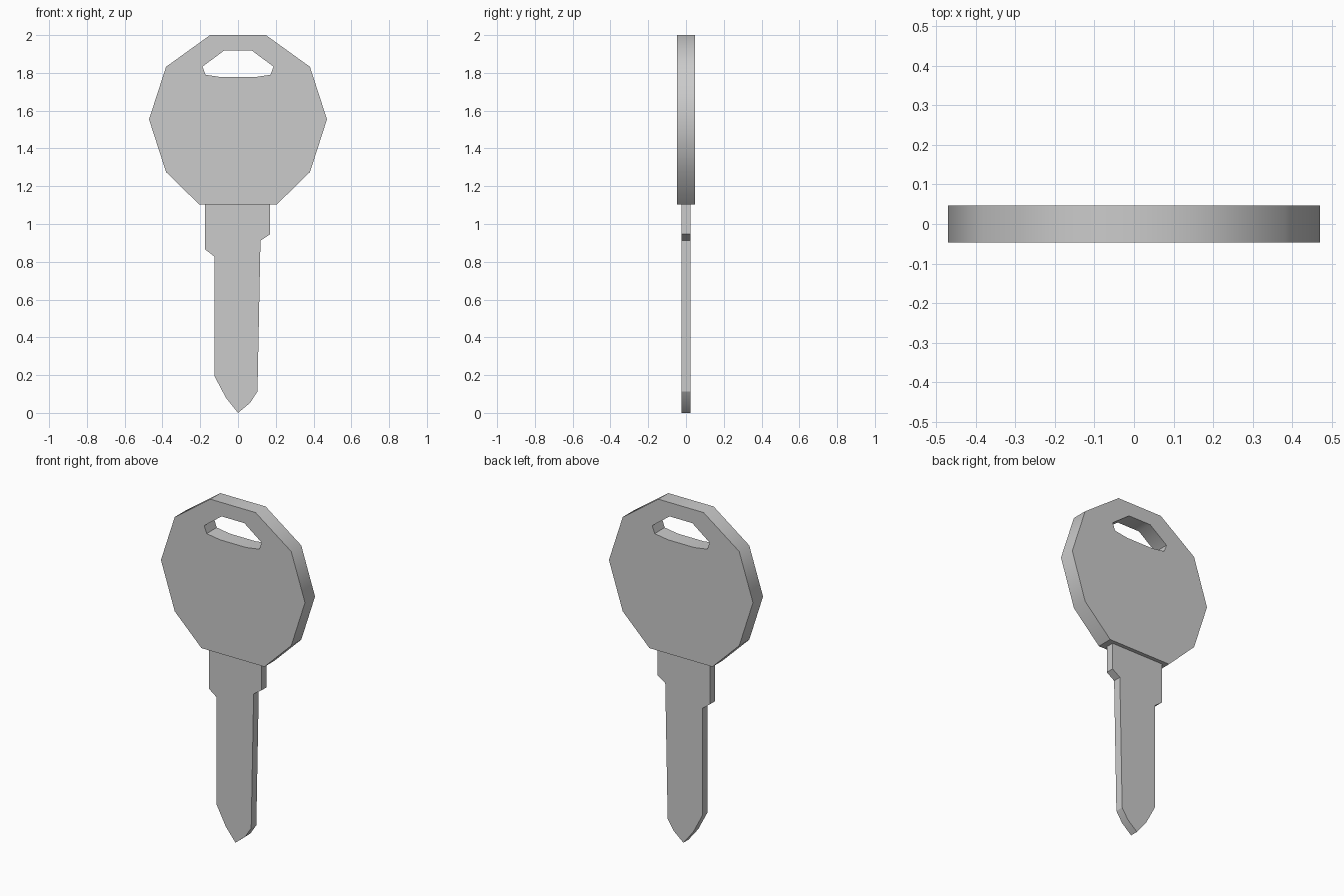
import bpy, bmesh
from math import radians

if "Cube" in bpy.data.objects:
    bpy.data.objects.remove(bpy.data.objects["Cube"])


def mirrored(right_half):
    """Close a right-side profile (top to bottom) with its mirror image."""
    return right_half + [(-x, z) for x, z in reversed(right_half)]


def plate(name, loops, thickness, smooth_angle=None):
    """Extrude an XZ outline, with optional holes, centred on y = 0."""
    bm = bmesh.new()
    edges = []
    for loop in loops:
        vs = [bm.verts.new((x, -thickness / 2, z)) for x, z in loop]
        edges += [bm.edges.new((a, b)) for a, b in zip(vs, vs[1:] + vs[:1])]
    bmesh.ops.triangle_fill(bm, edges=edges, use_beauty=True, normal=(0, -1, 0))
    ext = bmesh.ops.extrude_face_region(bm, geom=bm.faces[:], use_keep_orig=True)
    moved = [g for g in ext["geom"] if isinstance(g, bmesh.types.BMVert)]
    bmesh.ops.translate(bm, verts=moved, vec=(0, thickness, 0))
    bmesh.ops.recalc_face_normals(bm, faces=bm.faces[:])
    mesh = bpy.data.meshes.new(name)
    bm.to_mesh(mesh)
    bm.free()
    obj = bpy.data.objects.new(name, mesh)
    bpy.context.collection.objects.link(obj)
    if smooth_angle:
        bpy.ops.object.select_all(action="DESELECT")
        obj.select_set(True)
        bpy.context.view_layer.objects.active = obj
        bpy.ops.object.shade_smooth_by_angle(angle=radians(smooth_angle))
    return obj


# Head: faceted bow with a key-ring slot
head = mirrored([(0.148, 2.0), (0.381, 1.832), (0.471, 1.554),
                 (0.381, 1.275), (0.206, 1.104)])
slot = mirrored([(0.074, 1.918), (0.188, 1.833), (0.172, 1.79), (0.086, 1.777)])
plate("key_head", [head, slot], 0.094, 40)

# Blade: thinner uncut blank with uneven shoulders and a pointed tip
blade = [(0.17, 1.105), (0.17, 0.946), (0.119, 0.912), (0.103, 0.113),
         (0.064, 0.053), (0.0, 0.0), (-0.064, 0.08), (-0.125, 0.196),
         (-0.125, 0.828), (-0.174, 0.865), (-0.174, 1.105)]
plate("key_blade", [blade], 0.048, 30)
